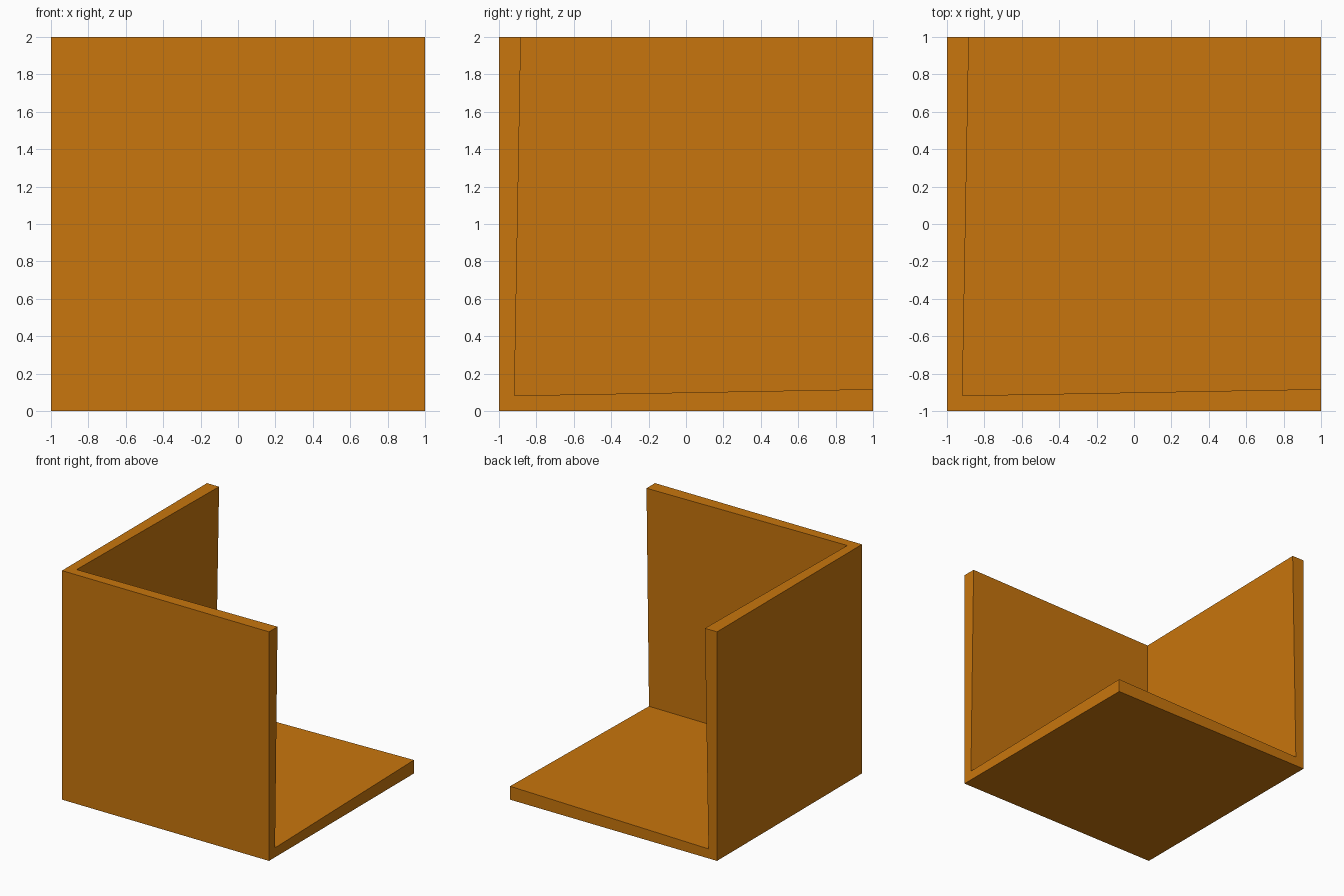
import bpy
import bmesh
from mathutils import Matrix

if "Cube" in bpy.data.objects:
    bpy.data.objects.remove(bpy.data.objects["Cube"])

THICKNESS = 0.117

# Three outer faces of a cube: floor, left wall and front wall
bm = bmesh.new()
bmesh.ops.create_cube(bm, size=2, matrix=Matrix.Translation((0, 0, 1)))
bm.normal_update()
open_sides = [f for f in bm.faces if sum(f.normal) > 0]
bmesh.ops.delete(bm, geom=open_sides, context='FACES')
mesh = bpy.data.meshes.new("corner_walls")
bm.to_mesh(mesh)
bm.free()

corner = bpy.data.objects.new("corner_walls", mesh)
bpy.context.collection.objects.link(corner)

# Wall thickness grows inward, thinning slightly toward the shared corner
solid = corner.modifiers.new("wall_thickness", 'SOLIDIFY')
solid.thickness = THICKNESS
solid.offset = -1
solid.use_even_offset = False

# Orange finish
mat = bpy.data.materials.new("orange")
mat.diffuse_color = (0.58, 0.18, 0.004, 1)
mat.use_nodes = True
mat.node_tree.nodes["Principled BSDF"].inputs["Base Color"].default_value = mat.diffuse_color
mesh.materials.append(mat)
